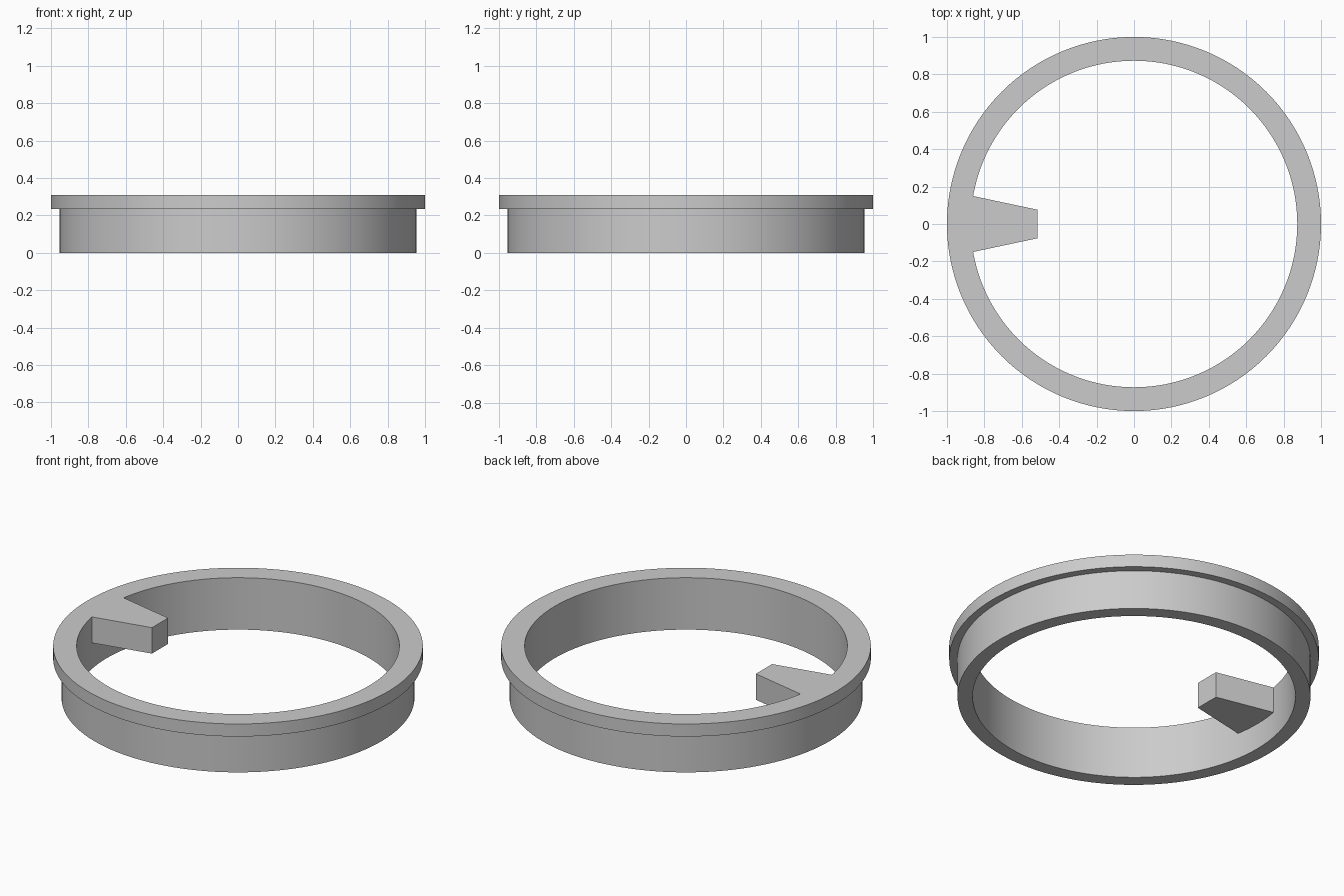
import bpy
import bmesh
import math

if "Cube" in bpy.data.objects:
    bpy.data.objects.remove(bpy.data.objects["Cube"])

SEGMENTS = 128
TOP = 0.31

grey = bpy.data.materials.new("plain grey")
grey.diffuse_color = (0.6, 0.6, 0.6, 1)
grey.use_nodes = True
grey.node_tree.nodes["Principled BSDF"].inputs["Base Color"].default_value = grey.diffuse_color


def finish(bm, name):
    bmesh.ops.recalc_face_normals(bm, faces=bm.faces)
    mesh = bpy.data.meshes.new(name)
    bm.to_mesh(mesh)
    bm.free()
    mesh.materials.append(grey)
    obj = bpy.data.objects.new(name, mesh)
    bpy.context.collection.objects.link(obj)
    return obj


def lathe(name, profile):
    """Revolve a closed (radius, z) profile around the z axis."""
    bm = bmesh.new()
    rings = []
    for i in range(SEGMENTS):
        a = 2 * math.pi * i / SEGMENTS
        rings.append([bm.verts.new((r * math.cos(a), r * math.sin(a), z)) for r, z in profile])
    n = len(profile)
    for i in range(SEGMENTS):
        p, q = rings[i], rings[(i + 1) % SEGMENTS]
        for j in range(n):
            k = (j + 1) % n
            bm.faces.new((p[j], q[j], q[k], p[k]))
    return finish(bm, name)


def prism(name, outline, z0, z1):
    """Extrude an xy outline between two heights."""
    bm = bmesh.new()
    face = bm.faces.new([bm.verts.new((x, y, z0)) for x, y in outline])
    new = bmesh.ops.extrude_face_region(bm, geom=[face])["geom"]
    bmesh.ops.translate(bm, vec=(0, 0, z1 - z0),
                        verts=[v for v in new if isinstance(v, bmesh.types.BMVert)])
    return finish(bm, name)


# Ring wall with an overhanging flange at the top
ring = lathe("flanged_ring", [(0.873, 0), (0.955, 0), (0.955, 0.235),
                              (1.0, 0.235), (1.0, TOP), (0.873, TOP)])

# Tapered tab pointing inward, its root buried in the ring wall
tab = prism("tab_joiner", [(-0.515, 0.076), (-0.91, 0.16),
                           (-0.91, -0.16), (-0.515, -0.076)], 0.155, TOP)

# Join the tab to the ring as one solid
union = ring.modifiers.new("join_tab", "BOOLEAN")
union.operation = "UNION"
union.solver = "EXACT"
union.object = tab
bpy.context.view_layer.objects.active = ring
ring.select_set(True)
bpy.ops.object.modifier_apply(modifier=union.name)
bpy.data.objects.remove(tab)
bpy.ops.object.shade_smooth_by_angle(angle=math.radians(30))
